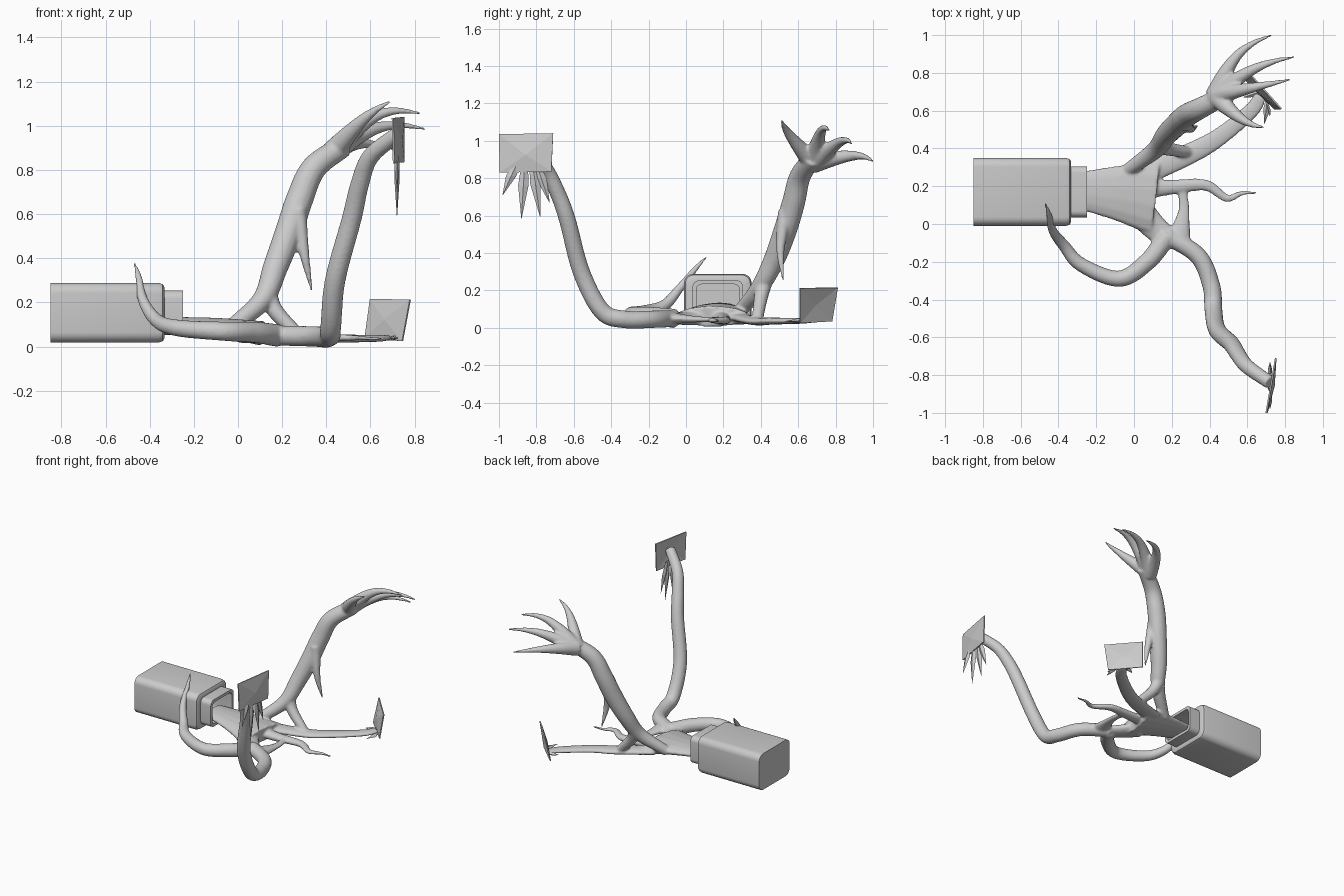
import bpy, bmesh, math
from mathutils import Vector

cube = bpy.data.objects.get("Cube")
if cube:
    bpy.data.objects.remove(cube)

grey = bpy.data.materials.new("plain grey")
grey.use_nodes = True
tone = (0.6, 0.6, 0.6, 1)
grey.diffuse_color = tone
grey.node_tree.nodes["Principled BSDF"].inputs["Base Color"].default_value = tone


def finish(bm, name, smooth=False):
    bmesh.ops.recalc_face_normals(bm, faces=bm.faces)
    mesh = bpy.data.meshes.new(name)
    bm.to_mesh(mesh)
    bm.free()
    mesh.materials.append(grey)
    ob = bpy.data.objects.new(name, mesh)
    bpy.context.collection.objects.link(ob)
    if smooth:
        bpy.ops.object.select_all(action='DESELECT')
        ob.select_set(True)
        bpy.context.view_layer.objects.active = ob
        bpy.ops.object.shade_smooth_by_angle(angle=math.radians(35))
    return ob


def loft(bm, rings):
    loops = [[bm.verts.new(p) for p in ring] for ring in rings]
    for a, b in zip(loops, loops[1:]):
        n = len(a)
        for i in range(n):
            bm.faces.new((a[i], a[(i + 1) % n], b[(i + 1) % n], b[i]))
    bm.faces.new(loops[0][::-1])
    bm.faces.new(loops[-1])


def smooth_path(points, steps=9):
    # Catmull-Rom interpolation through the points
    vs = [Vector(p) for p in points]
    vs = [2 * vs[0] - vs[1]] + vs + [2 * vs[-1] - vs[-2]]
    out = []
    for a, b, c, d in zip(vs, vs[1:], vs[2:], vs[3:]):
        for k in range(steps):
            t = k / steps
            out.append(b + ((c - a) * t + (2 * a - 5 * b + 4 * c - d) * t * t
                            + (3 * b - a - 3 * c + d) * t ** 3) / 2)
    return out + [vs[-2]]


goo = bmesh.new()


def limb(*points, start, end, swell=0.0, flat=1.0, sides=14):
    # Tapered tube; flat squashes its section vertically
    path = smooth_path(points)
    last = len(path) - 1
    side, rings = Vector((0, 1, 0)), []
    for i, p in enumerate(path):
        t = i / last
        r = start + (end - start) * t + swell * math.sin(math.pi * t)
        tangent = (path[min(i + 1, last)] - path[max(i - 1, 0)]).normalized()
        if flat < 1:
            side = Vector((0, 0, 1)).cross(tangent)
        side = (side - tangent * side.dot(tangent)).normalized()
        up = tangent.cross(side) * flat
        angles = [math.tau * k / sides for k in range(sides)]
        rings.append([p + r * (side * math.cos(a) + up * math.sin(a)) for a in angles])
    loft(goo, rings)


def finger(tip, bow):
    palm, tip, bow = Vector((.43, .68, .88)), Vector(tip), Vector(bow)
    knots = [palm.lerp(tip, t) + bow * math.sin(math.pi * t) for t in (0, .25, .5, .75, 1)]
    limb(*knots, start=.055, end=.006, swell=-.004)


# Pool pouring from the neck
limb((-.34, .18, .11), (-.1, .165, .09), (.11, .14, .06), start=.09, end=.2, flat=.28)

# Low arm along the ground
limb((.06, .27, .06), (.3, .375, .035), (.45, .46, .036), (.62, .6, .037), (.67, .68, .04),
     start=.065, end=.035, flat=.38)

# Webs around the hole in the pool
limb((.02, .08, .055), (.1, -.01, .05), (.18, -.08, .05), start=.08, end=.06, flat=.5)
limb((.25, .2, .045), (.265, .08, .045), (.24, -.06, .05), start=.03, end=.06, swell=-.015, flat=.5)

# Thin wavy tendril
limb((.06, .18, .06), (.2, .195, .045), (.38, .205, .04), (.49, .137, .04), (.57, .163, .038),
     (.65, .165, .036), start=.05, end=.007, swell=-.003, flat=.7)

# Raised arm, its second root and the drip beneath it
limb((-.04, .28, .08), (.11, .39, .21), (.17, .47, .36), (.23, .53, .52), (.28, .575, .67),
     (.345, .61, .81), (.48, .68, .91), start=.035, end=.05, swell=.02)
limb((.29, .38, .035), (.17, .4, .16), (.13, .42, .25), start=.03, end=.045)
limb((.27, .53, .62), (.3, .505, .42), (.335, .52, .25), start=.04, end=.006)

# Thumb and three fingers
finger((.69, .51, 1.11), (.01, -.04, .035))
finger((.83, .765, 1.055), (0, 0, .08))
finger((.85, .885, .985), (0, .04, .06))
finger((.73, 1, .89), (-.03, .055, .035))

# Long arm that bends up from the ground
limb((.17, -.06, .05), (.34, -.17, .046), (.41, -.33, .045), (.42, -.45, .09), (.44, -.56, .3),
     (.515, -.635, .58), (.55, -.69, .73), (.6, -.755, .86), (.72, -.84, .96),
     start=.046, end=.036, swell=.006)

# Curling tentacle beside the bottle
limb((.18, -.06, .05), (.07, -.2, .065), (-.08, -.29, .07), (-.28, -.215, .085), (-.37, -.115, .12),
     (-.43, -.035, .21), (-.45, .05, .315), (-.47, .11, .38), start=.052, end=.006, swell=.006)

# Fuse everything into one skin
slime = finish(goo, "slime_limbs")
remesh = slime.modifiers.new("fuse", 'REMESH')
remesh.mode = 'VOXEL'
remesh.voxel_size = 0.008
remesh.use_smooth_shade = True
soften = slime.modifiers.new("soften", 'SMOOTH')
soften.iterations = 6


# Bottle: rounded box lofted along x, with an open neck
def rounded_ring(x, half_y, half_z, seg=6):
    r, ring = half_z * .35, []
    for q, (sy, sz) in enumerate([(1, 1), (-1, 1), (-1, -1), (1, -1)]):
        for k in range(seg + 1):
            a = math.pi / 2 * (q + k / seg)
            ring.append((x, .17 + sy * (half_y - r) + r * math.cos(a),
                         .153 + sz * (half_z - r) + r * math.sin(a)))
    return ring


body, neck, mouth = (.18, .135), (.135, .1), (.115, .08)
bottle = bmesh.new()
loft(bottle, [rounded_ring(x, *size) for x, size in (
    (-.85, body), (-.36, body), (-.341, (.174, .129)), (-.333, (.16, .115)), (-.333, neck),
    (-.25, neck), (-.25, mouth), (-.34, mouth), (-.4, neck), (-.8, neck))])
finish(bottle, "bottle", smooth=True)


# Creased cards at the ends of two arms
def card(name, corners, push):
    bm = bmesh.new()
    vs = [bm.verts.new(c) for c in corners]
    centre = bm.verts.new(sum((v.co for v in vs), Vector()) / 4 + Vector(push))
    for a, b in zip(vs, vs[1:] + vs[:1]):
        bm.faces.new((a, b, centre))
    solid = finish(bm, name).modifiers.new("thickness", 'SOLIDIFY')
    solid.thickness = 0.008
    solid.offset = 0


card("raised_card", [(.7, -1, 1.035), (.75, -.71, 1.04), (.75, -.72, .835), (.705, -.995, .83)],
     (.015, 0, -.01))
card("ground_card", [(.6, .81, .215), (.78, .61, .212), (.745, .61, .025), (.575, .78, .035)],
     (-.01, -.01, 0))


# Sharp flat claws fanned out from the end of an arm
def claws(name, root, tips, across, width):
    bm = bmesh.new()
    root, w = Vector(root), Vector(across).normalized() * width
    for tip in map(Vector, tips):
        spread = w * w.dot(tip - root) / width ** 2
        base, elbow = root + spread * .4, root.lerp(tip, .4) + spread * .25
        n = w.cross(tip - base).normalized() * .012
        loft(bm, [[p + k * s for s in (w, n, -w, -n)]
                  for p, k in ((base, .6), (elbow, 1), (tip, .04))])
    finish(bm, name)


claws("raised_claws", (.72, -.85, .88),
      [(.72, -.98, .71), (.72, -.88, .585), (.72, -.78, .595), (.72, -.73, .67)], (0, 1, 0), .028)
claws("ground_claws", (.67, .68, .04),
      [(.58, .67, .035), (.63, .59, .035), (.69, .53, .035), (.72, .57, .035)], (1, -1, 0), .02)
